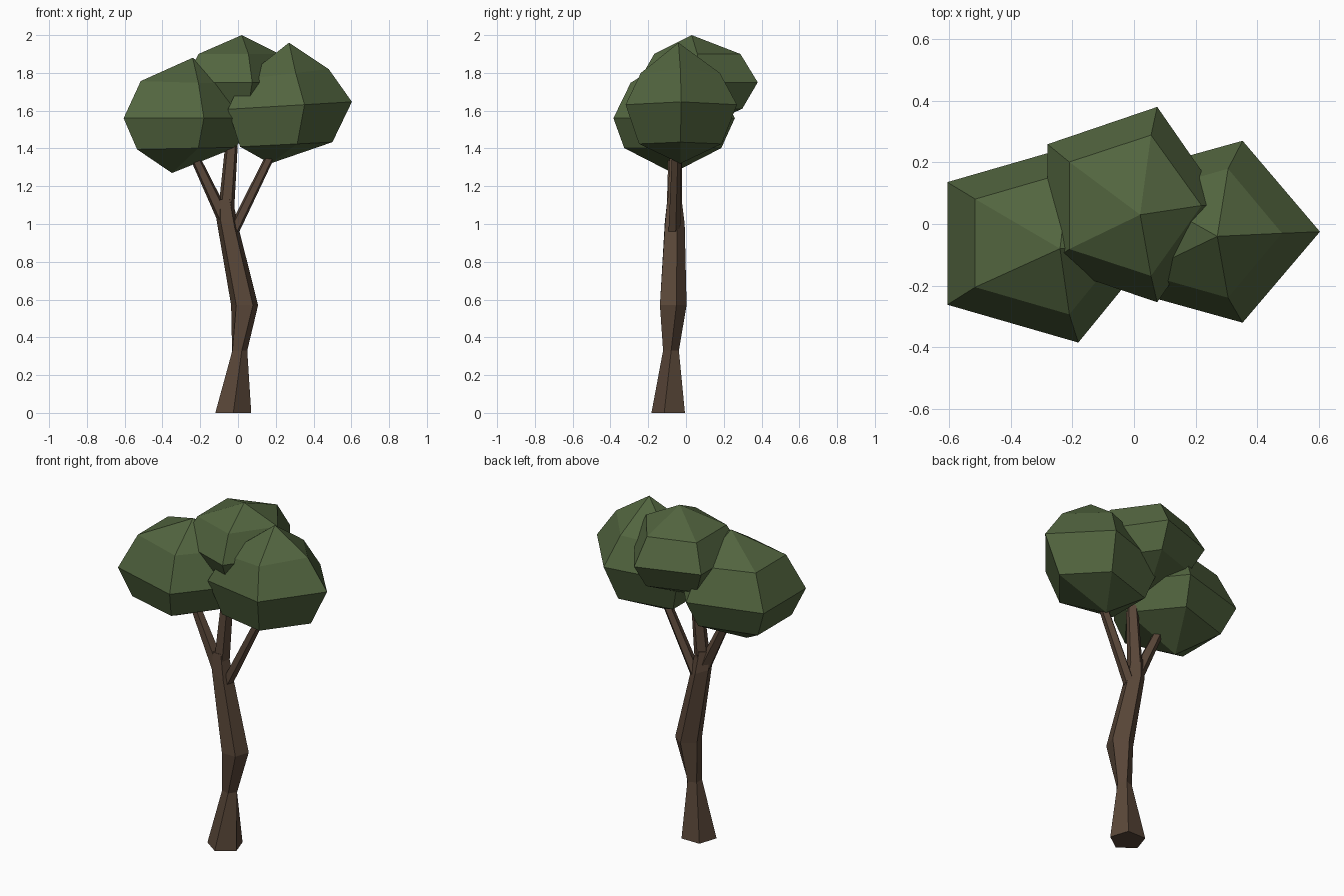
import bpy, bmesh
from math import cos, sin, radians, tau
from mathutils import Vector

if "Cube" in bpy.data.objects:
    bpy.data.objects.remove(bpy.data.objects["Cube"])

def material(name, rgb):
    m = bpy.data.materials.new(name)
    m.diffuse_color = (*rgb, 1)
    m.use_nodes = True
    m.node_tree.nodes["Principled BSDF"].inputs["Base Color"].default_value = m.diffuse_color
    return m

LEAF = material("leaf_green", (0.085, 0.13, 0.05))
BARK = material("bark_brown", (0.10, 0.062, 0.04))

def loft(name, rings, mat, sides=5, bottom=None, top=None):
    """Skin rings (x, y, z, rx, ry, phase, z slope along x); close with a cap or a point."""
    bm = bmesh.new()
    loops = []
    for x, y, z, rx, ry, phase, slope in rings:
        loop = []
        for i in range(sides):
            a = radians(phase) + tau * i / sides
            dx = rx * cos(a)
            loop.append(bm.verts.new((x + dx, y + ry * sin(a), z + slope * dx)))
        loops.append(loop)
    for lo, hi in zip(loops, loops[1:]):
        for i in range(sides):
            j = (i + 1) % sides
            bm.faces.new((lo[i], lo[j], hi[j], hi[i]))
    for loop, tip in ((loops[0], bottom), (loops[-1], top)):
        if tip:
            v = bm.verts.new(tip)
            for i in range(sides):
                bm.faces.new((loop[i], loop[(i + 1) % sides], v))
        else:
            bm.faces.new(loop)
    bmesh.ops.recalc_face_normals(bm, faces=bm.faces)
    mesh = bpy.data.meshes.new(name)
    bm.to_mesh(mesh)
    bm.free()
    mesh.materials.append(mat)
    ob = bpy.data.objects.new(name, mesh)
    bpy.context.collection.objects.link(ob)
    return ob

# Foliage: five-sided faceted clumps
loft("foliage_left", [
    (-0.30, -0.07, 1.40, 0.290, 0.270, 0, 0.02),
    (-0.298, -0.063, 1.56, 0.380, 0.338, 0, 0.0),
    (-0.294, -0.062, 1.75, 0.273, 0.243, 0, -0.03)],
    LEAF, bottom=(-0.35, -0.07, 1.27), top=(-0.24, -0.08, 1.88))
loft("foliage_right", [
    (0.23, -0.03, 1.42, 0.270, 0.230, 0, 0.05),
    (0.24, -0.025, 1.625, 0.363, 0.310, 0, 0.06),
    (0.227, -0.03, 1.79, 0.253, 0.220, 0, 0.12)],
    LEAF, bottom=(0.17, -0.03, 1.32), top=(0.27, -0.04, 1.96))
loft("foliage_back", [
    (-0.02, 0.06, 1.61, 0.240, 0.250, 0, 0.0),
    (-0.023, 0.063, 1.75, 0.318, 0.333, 0, 0.0),
    (-0.018, 0.06, 1.90, 0.237, 0.240, 0, 0.0)],
    LEAF, bottom=(-0.06, 0.05, 1.50), top=(0.02, 0.03, 2.0))

# Trunk: flared foot, twisted waist, elbow, fork
loft("trunk", [
    (-0.025, -0.085, 0.0, 0.100, 0.098, -90, 0),
    (0.005, -0.080, 0.33, 0.044, 0.044, -70, 0),
    (0.035, -0.075, 0.57, 0.075, 0.078, -54, 0),
    (-0.055, -0.065, 1.00, 0.062, 0.058, -54, -0.4),
    (-0.070, -0.065, 1.13, 0.044, 0.042, -54, 0)], BARK)

# Branches: tapered limbs running up into the foliage
for name, start, end, r0, r1 in (
        ("branch_left", (-0.07, -0.07, 1.02), (-0.26, -0.07, 1.42), 0.042, 0.027),
        ("branch_middle", (-0.065, -0.065, 1.04), (-0.02, -0.05, 1.60), 0.045, 0.030),
        ("branch_right", (-0.025, -0.065, 0.96), (0.20, -0.05, 1.42), 0.034, 0.027)):
    loft(name, [(*start, r0, r0, -54, 0), (*end, r1, r1, -54, 0)], BARK)
